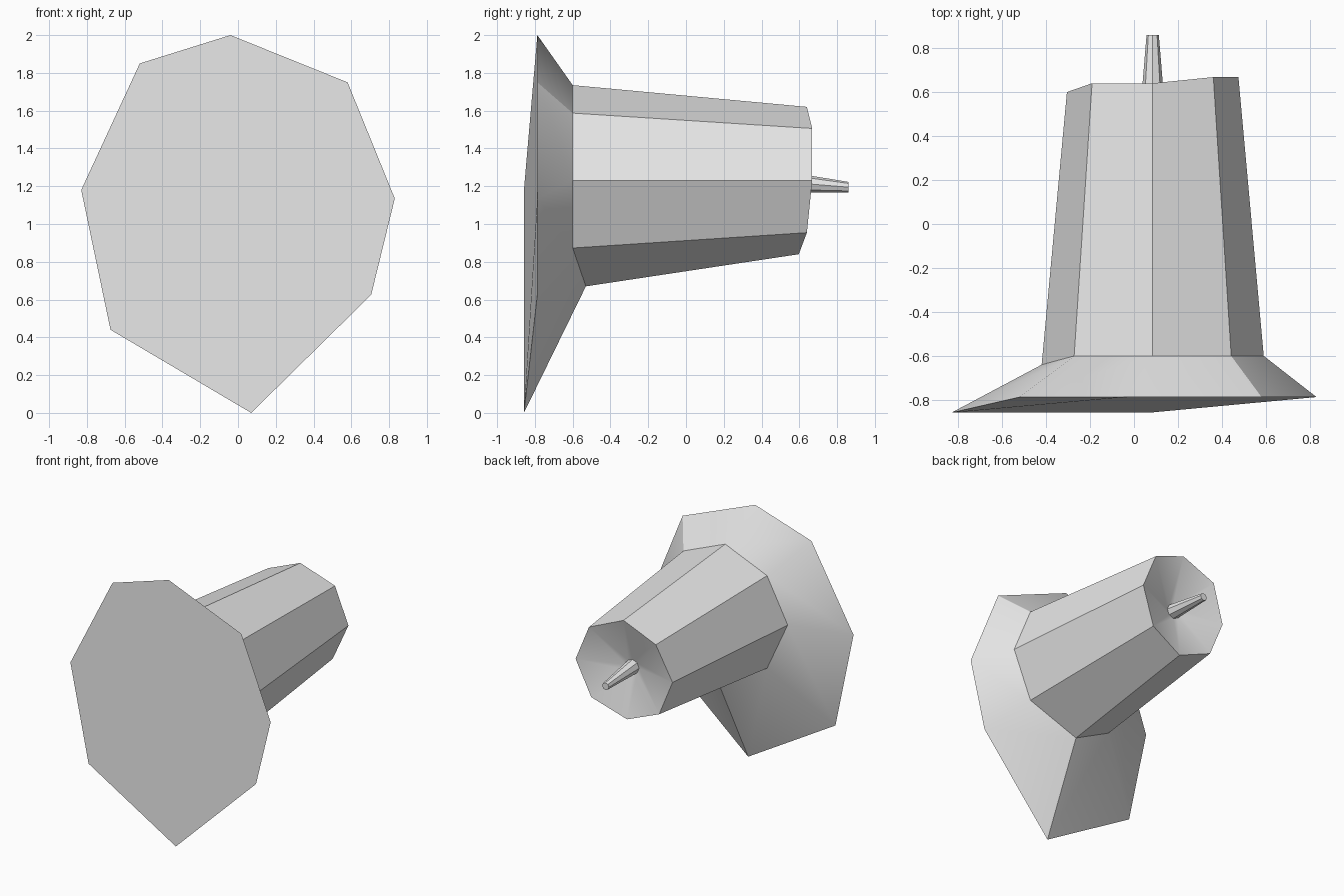
import bpy
import math

cube = bpy.data.objects.get("Cube")
if cube:
    bpy.data.objects.remove(cube, do_unlink=True)

grey = bpy.data.materials.new("plain grey")
grey.use_nodes = True
grey.diffuse_color = (0.8, 0.8, 0.8, 1)
grey.node_tree.nodes["Principled BSDF"].inputs["Base Color"].default_value = (0.8, 0.8, 0.8, 1)

SIDES = 8
CX = 0.085


def octagon(radius, y, z=1.23, moved=None):
    """Ring around the y axis, starting at the top and turning towards +x."""
    ring = []
    for i in range(SIDES):
        a = math.tau * i / SIDES
        ring.append((CX + radius * math.sin(a), y, z + radius * math.cos(a)))
    for i, point in (moved or {}).items():
        ring[i] = point
    return ring


def loft(name, rings, cap_front=False, cap_back=False):
    """Skin consecutive rings with quads."""
    verts = [p for ring in rings for p in ring]
    faces = []
    for r in range(len(rings) - 1):
        a, b = r * SIDES, (r + 1) * SIDES
        for i in range(SIDES):
            j = (i + 1) % SIDES
            faces.append((a + i, a + j, b + j, b + i))
    if cap_front:
        faces.append(tuple(reversed(range(SIDES))))
    if cap_back:
        faces.append(tuple(range(len(verts) - SIDES, len(verts))))
    mesh = bpy.data.meshes.new(name)
    mesh.from_pydata(verts, [], faces)
    mesh.materials.append(grey)
    obj = bpy.data.objects.new(name, mesh)
    bpy.context.collection.objects.link(obj)
    bpy.ops.object.select_all(action='DESELECT')
    obj.select_set(True)
    bpy.context.view_layer.objects.active = obj
    bpy.ops.object.shade_smooth_by_angle(angle=math.radians(30))
    return obj


# Irregular outline of the front plate
plate = [(-0.04, -0.787, 2.0), (0.58, -0.787, 1.75), (0.83, -0.787, 1.135), (0.705, -0.787, 0.625),
         (0.07, -0.858, 0.0), (-0.675, -0.858, 0.44), (-0.83, -0.858, 1.18), (-0.52, -0.787, 1.85)]

# Neck where the flange meets the barrel
neck = octagon(0.505, -0.6, moved={4: (CX, -0.53, 0.67), 6: (-0.42, -0.64, 1.23)})

# Slightly skewed back rim
rim_y = [0.64, 0.668, 0.668, 0.64, 0.597, 0.6, 0.6, 0.64]
rim = [(x, y, z) for (x, _, z), y in zip(octagon(0.39, 0), rim_y)]

# Pin rings, drooping a little towards the tip
pin_base = octagon(0.055, 0.53, 1.222)
pin_tip = octagon(0.028, 0.86, 1.195)

loft("flange", [plate, neck], cap_front=True)
loft("barrel", [neck, rim])
loft("recess", [rim, pin_base])
loft("pin", [pin_base, pin_tip], cap_back=True)
